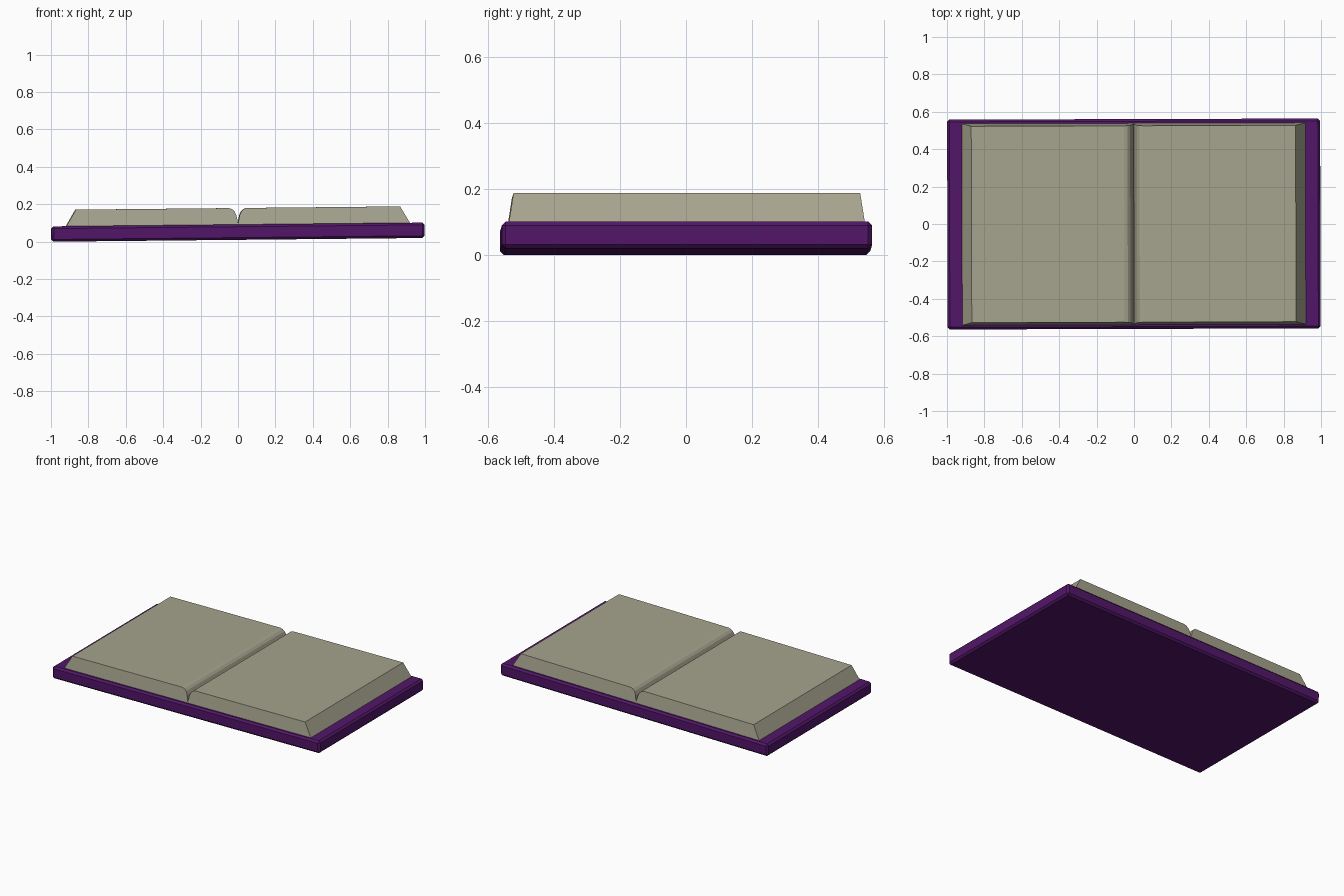
import bpy, bmesh
from mathutils import Matrix

if "Cube" in bpy.data.objects:
    bpy.data.objects.remove(bpy.data.objects["Cube"])

# Whole book leans very slightly: roll about y, yaw about z
LEAN = Matrix.Rotation(0.003, 4, 'Z') @ Matrix.Rotation(-0.01, 4, 'Y')


def finish(name, bm, color):
    bmesh.ops.recalc_face_normals(bm, faces=bm.faces)
    bmesh.ops.transform(bm, matrix=LEAN, verts=bm.verts)
    mesh = bpy.data.meshes.new(name)
    bm.to_mesh(mesh)
    bm.free()
    mat = bpy.data.materials.new(name + "_color")
    mat.diffuse_color = (*color, 1)
    mat.use_nodes = True
    mat.node_tree.nodes["Principled BSDF"].inputs["Base Color"].default_value = mat.diffuse_color
    mesh.materials.append(mat)
    obj = bpy.data.objects.new(name, mesh)
    bpy.context.collection.objects.link(obj)
    return obj


# Cover: chamfered slab
bm = bmesh.new()
bmesh.ops.create_cube(bm, size=1)
bmesh.ops.scale(bm, vec=(1.994, 1.122, 0.082), verts=bm.verts)
bmesh.ops.translate(bm, vec=(0, 0, 0.052), verts=bm.verts)
bmesh.ops.bevel(bm, geom=bm.edges[:], offset=0.012, segments=1,
                affect='EDGES', profile=0.5)
cover = finish("cover", bm, (0.085, 0.008, 0.14))

# Page blocks: half profile mirrored across the gutter, tapering towards the top
BASE, TOP = 0.085, 0.181
half = [(0.923, BASE), (0.867, TOP), (0.05, TOP), (0.032, 0.176),
        (0.018, 0.163), (0.009, 0.143), (0.004, 0.12), (0, 0.098)]
bm = bmesh.new()
for side in (-1, 1):
    rings = []
    for end in (-1, 1):
        ring = []
        for x, z in half + [(0, BASE)]:
            y = 0.54 - 0.015 * (z - BASE) / (TOP - BASE)
            ring.append(bm.verts.new((side * x, end * y, z)))
        bm.faces.new(ring)
        rings.append(ring)
    a, b = rings
    for i in range(len(a)):
        j = (i + 1) % len(a)
        if j != 0 and i == len(half) - 1:
            continue  # blocks join here, no inner wall
        bm.faces.new((a[i], a[j], b[j], b[i]))
bmesh.ops.remove_doubles(bm, verts=bm.verts, dist=0.0005)
pages = finish("pages", bm, (0.38, 0.37, 0.27))

# Rest the book on the ground
bpy.context.view_layer.update()
low = min(v.co.z for v in cover.data.vertices)
for obj in (cover, pages):
    obj.data.transform(Matrix.Translation((0, 0, -low)))
